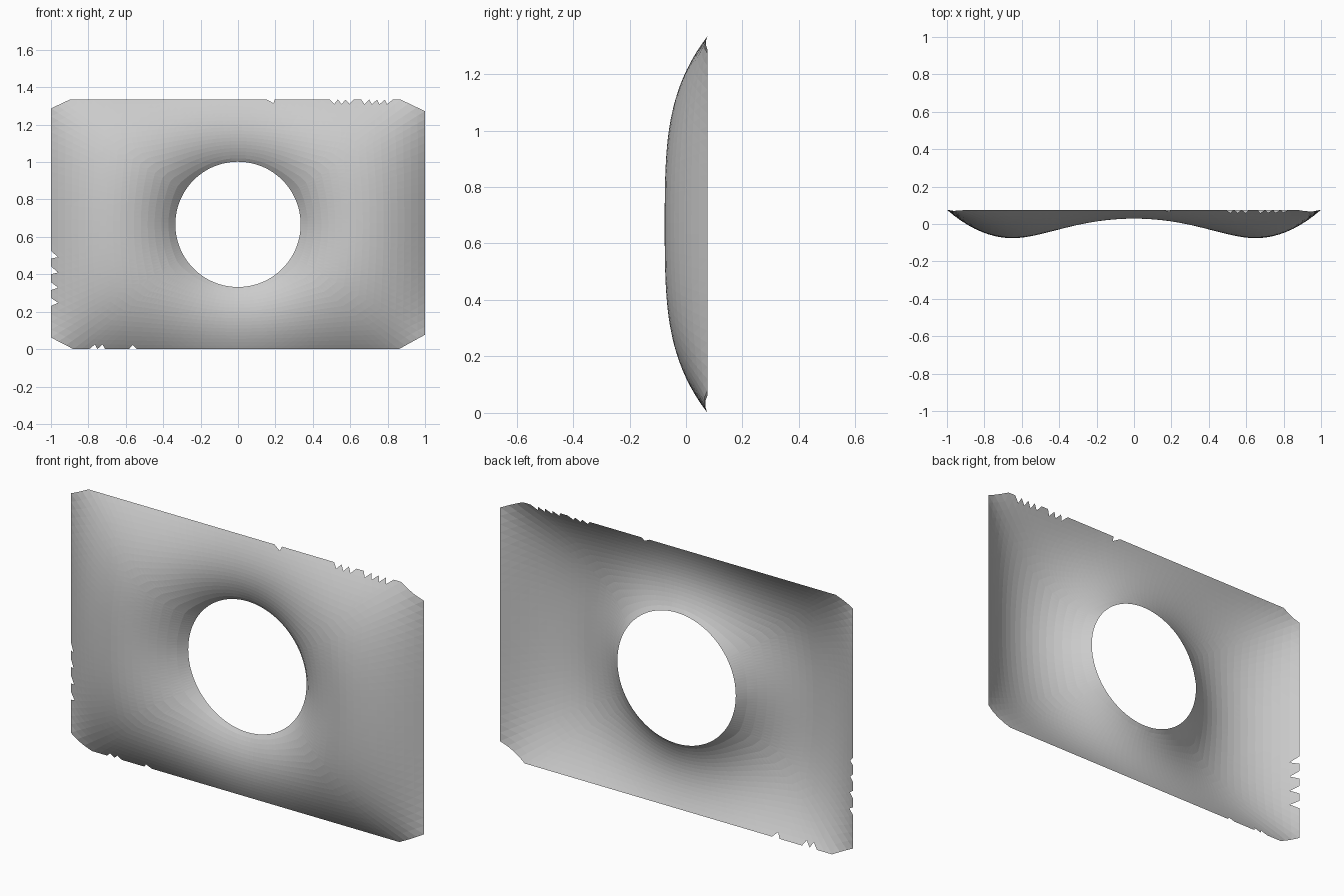
import bpy, bmesh, math, random

if "Cube" in bpy.data.objects:
    bpy.data.objects.remove(bpy.data.objects["Cube"])

W, H, R, DEPTH = 1.0, 0.667, 0.335, 0.152   # half width, half height, hole radius, bulge
N = 90                                      # solver cells per unit
random.seed(4)

# Inflated membrane: solve a pressure field pinned at the frame and hole (one quadrant)
nx, nz = N, round(H * N)
u = [[0.0] * (nz + 1) for _ in range(nx + 1)]
free = [(i, j) for i in range(nx) for j in range(nz) if math.hypot(i, j) > R * N]
for _ in range(350):
    for i, j in free:
        a = u[i + 1][j] + u[abs(i - 1)][j] + u[i][j + 1] + u[i][abs(j - 1)]
        u[i][j] += 1.9 * ((a + 1) / 4 - u[i][j])
peak = max(map(max, u))


def bulge(x, z):
    fx, fz = min(abs(x) * N, nx - 1e-6), min(abs(z) / H * nz, nz - 1e-6)
    i, j = int(fx), int(fz)
    s, t = fx - i, fz - j
    v = (u[i][j] * (1 - s) + u[i + 1][j] * s) * (1 - t) \
        + (u[i][j + 1] * (1 - s) + u[i + 1][j + 1] * s) * t
    return DEPTH * v / peak


# Outer outline with clipped corners
corners = [(W, -0.59), (W, 0.605), (0.87, H), (-0.9, H),
           (-W, 0.62), (-W, -0.605), (-0.88, -H), (0.86, -H)]
outline = []
for (x0, z0), (x1, z1) in zip(corners, corners[1:] + corners[:1]):
    n = max(2, round(math.hypot(x1 - x0, z1 - z0) / 0.042))
    outline += [(x0 + (x1 - x0) * k / n, z0 + (z1 - z0) * k / n) for k in range(n)]

# Rings of vertices from the round hole to the outline
bm = bmesh.new()
RINGS = 18
rings = []
for k in range(RINGS + 1):
    t = k / RINGS
    ring = []
    for x, z in outline:
        a = math.atan2(z, x)
        px = R * math.cos(a) * (1 - t) + x * t
        pz = R * math.sin(a) * (1 - t) + z * t
        y = 0.0 if k == 0 else bulge(px, pz)
        ring.append(bm.verts.new((px, DEPTH / 2 - y, pz + H)))
    rings.append(ring)
n = len(outline)
for a, b in zip(rings, rings[1:]):
    for i in range(n):
        j = (i + 1) % n
        bm.faces.new((a[i], a[j], b[j], b[i]))
bmesh.ops.triangulate(bm, faces=bm.faces[:])

# Small ragged nicks along parts of the border
nicks = [(-1, -0.97, 0.22, 0.54), (0.15, 0.2, 1.3, 1.4),
         (0.5, 0.82, 1.3, 1.4), (-0.8, -0.5, -0.1, 0.03)]
ragged = []
for f in bm.faces:
    c = f.calc_center_median()
    if any(e.is_boundary for e in f.edges) and random.random() < 0.5:
        if any(x0 < c.x < x1 and z0 < c.z < z1 for x0, x1, z0, z1 in nicks):
            ragged.append(f)
bmesh.ops.delete(bm, geom=ragged, context='FACES')

bmesh.ops.recalc_face_normals(bm, faces=bm.faces[:])
bm.faces.ensure_lookup_table()
if sum(f.normal.y for f in bm.faces) > 0:
    bmesh.ops.reverse_faces(bm, faces=bm.faces[:])
mesh = bpy.data.meshes.new("membrane_panel")
bm.to_mesh(mesh)
bm.free()
panel = bpy.data.objects.new("membrane_panel", mesh)
bpy.context.collection.objects.link(panel)
